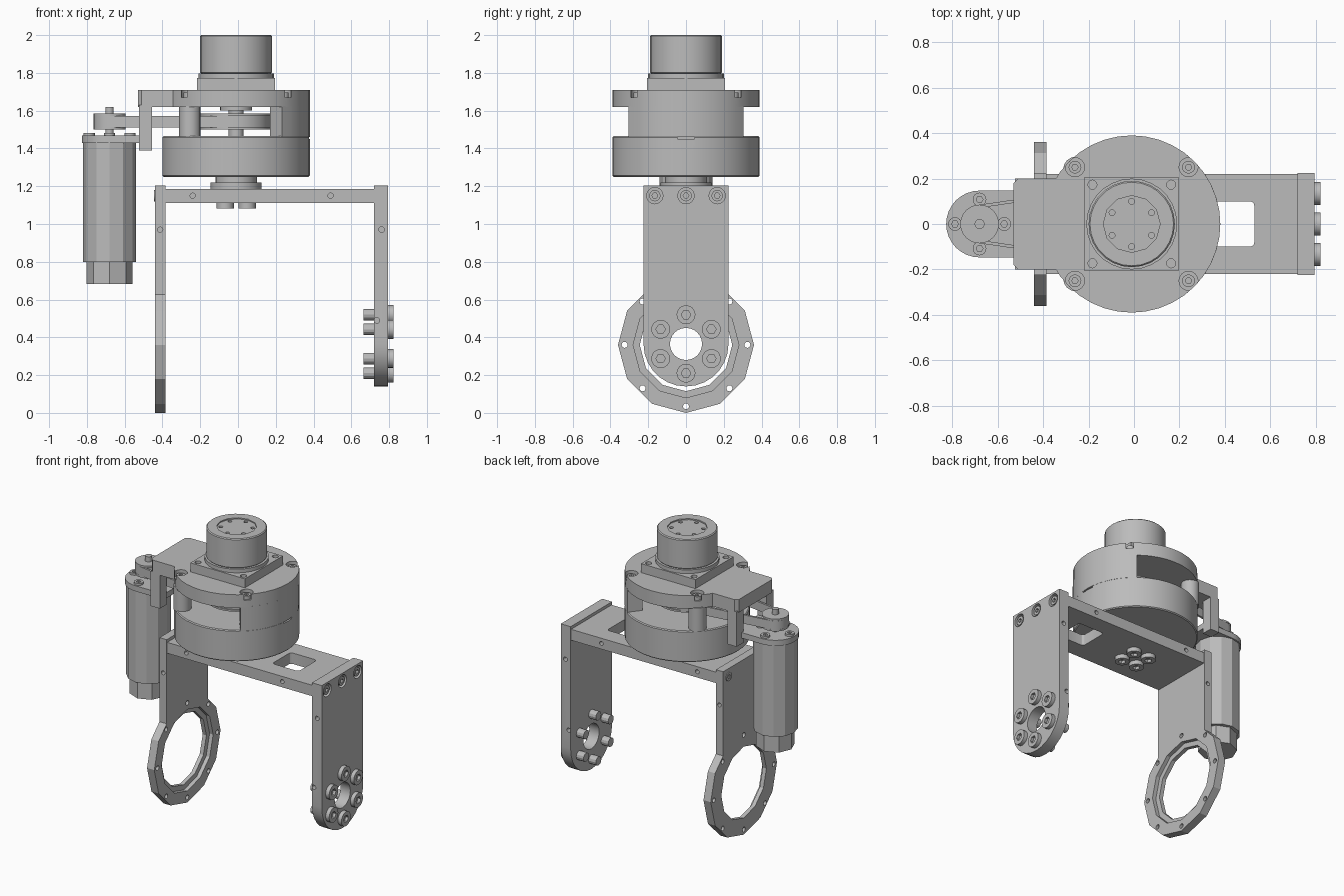
import bpy, bmesh
from math import pi, sin, cos, acos, radians

if "Cube" in bpy.data.objects:
    bpy.data.objects.remove(bpy.data.objects["Cube"])

GREY = bpy.data.materials.new("machined_grey")
GREY.use_nodes = True
GREY.diffuse_color = (0.5, 0.5, 0.5, 1)
GREY.node_tree.nodes["Principled BSDF"].inputs["Base Color"].default_value = (0.5, 0.5, 0.5, 1)
CX = -0.01      # axis of the gearbox
MX = -0.68      # axis of the motor
parts = []


def place(u, v, w, axis):
    return {"x": (w, u, v), "y": (u, w, v), "z": (u, v, w)}[axis]


def arc(u, v, r, start, end, n):
    return [(u + r * cos(start + (end - start) * i / n),
             v + r * sin(start + (end - start) * i / n)) for i in range(n + 1)]


def circle(u, v, r, n, turn=0.0):
    return arc(u, v, r, turn, turn + 2 * pi, n)[:-1]


def prism(name, outline, a, b, axis="z", inner=None):
    """Extrude an outline along an axis, with an optional matching inner loop."""
    bm = bmesh.new()
    loops = [[bm.verts.new(place(u, v, w, axis)) for u, v in o]
             for o in ([outline, inner] if inner else [outline]) for w in (a, b)]
    n = len(outline)
    if inner:
        pairs = [(0, 1), (1, 3), (3, 2), (2, 0)]
    else:
        pairs = [(0, 1)]
        bm.faces.new(loops[0])
        bm.faces.new(loops[1])
    for p, q in pairs:
        for i in range(n):
            j = (i + 1) % n
            bm.faces.new((loops[p][i], loops[p][j], loops[q][j], loops[q][i]))
    bmesh.ops.recalc_face_normals(bm, faces=bm.faces)
    mesh = bpy.data.meshes.new(name)
    bm.to_mesh(mesh)
    bm.free()
    mesh.materials.append(GREY)
    obj = bpy.data.objects.new(name, mesh)
    bpy.context.collection.objects.link(obj)
    parts.append(obj)
    return obj


def cyl(name, u, v, r, a, b, axis="z", n=32, turn=0.0):
    return prism(name, circle(u, v, r, n, turn), a, b, axis)


def box(name, x0, x1, y0, y1, z0, z1):
    return prism(name, [(x0, y0), (x1, y0), (x1, y1), (x0, y1)], z0, z1)


def combine(target, tools, operation="DIFFERENCE"):
    for tool in tools:
        mod = target.modifiers.new("combine", "BOOLEAN")
        mod.operation, mod.object, mod.solver = operation, tool, "EXACT"
        bpy.context.view_layer.objects.active = target
        bpy.ops.object.modifier_apply(modifier=mod.name)
        parts.remove(tool)
        bpy.data.objects.remove(tool)


def bolt(name, u, v, r, a, b, axis="z"):
    """Round head with a hexagonal socket at the b end."""
    head = cyl(name, u, v, r, a, b, axis, 16)
    depth = (b - a) * 0.6
    combine(head, [cyl("socket", u, v, r * 0.5, b - depth, b + (b - a), axis, 6)])


def holes(spots, r, a, b, axis="z", n=12):
    return [cyl("hole", u, v, r, a, b, axis, n) for u, v in spots]


def corners(cx, d):
    return [(cx + sx * d, sy * d) for sx in (-1, 1) for sy in (-1, 1)]


# Bracket crossbar with its window and edge holes
crossbar = box("bracket_crossbar", -0.385, 0.72, -0.22, 0.22, 1.11, 1.185)
window = [p for cx, cy, k in ((0.51, 0.08, 0), (0.35, 0.08, 1), (0.35, -0.08, 2), (0.51, -0.08, 3))
          for p in arc(cx, cy, 0.02, k * pi / 2, (k + 1) * pi / 2, 3)]
combine(crossbar, [prism("window", window, 1.0, 1.3)])
for side in (-1, 1):
    combine(crossbar, holes([(-0.24, 1.15), (0.49, 1.15)], 0.014, side * 0.18, side * 0.25, "y"))

# Left leg ending in a bearing ring
RZ = 0.36
left_leg = box("ring_leg", -0.44, -0.385, -0.225, 0.225, RZ, 1.205)
combine(left_leg, [cyl("ring", 0, RZ, 0.36, -0.44, -0.385, "x", 12, pi / 2)], "UNION")
combine(left_leg, [cyl("bore", 0, RZ, 0.245, -0.5, -0.3, "x", 12, pi / 2),
                   cyl("counterbore", 0, RZ, 0.28, -0.412, -0.3, "x", 12, pi / 2)])
combine(left_leg, holes(circle(0, RZ, 0.325, 8, pi / 2), 0.016, -0.5, -0.3, "x"))

# Right leg with rounded foot and centre hole
right_leg = prism("bolted_leg", [(0.225, 1.205), (-0.225, 1.205)]
                  + arc(0, 0.365, 0.225, pi, 2 * pi, 14), 0.72, 0.795, "x")
combine(right_leg, [cyl("bore", 0, 0.365, 0.085, 0.6, 0.9, "x", 24)])
combine(right_leg, holes([(y, 1.15) for y in (-0.165, 0, 0.165)], 0.043, 0.765, 0.9, "x", 20))
for side in (-1, 1):
    combine(right_leg, holes([(0.735, 0.49), (0.76, 0.97)], 0.015, side * 0.19, side * 0.25, "y"))
    combine(left_leg, holes([(-0.412, 0.97)], 0.014, side * 0.19, side * 0.25, "y"))
for y in (-0.165, 0, 0.165):
    bolt("top_bolt", y, 1.15, 0.03, 0.764, 0.79, "x")
    if y:
        bolt("ring_leg_bolt", y, 1.15, 0.03, -0.42, -0.445, "x")
for y, z in circle(0, 0.365, 0.155, 6, pi / 2):
    bolt("foot_bolt", y, z, 0.05, 0.79, 0.822, "x")
    cyl("foot_bolt_shank", y, z, 0.03, 0.665, 0.73, "x", 12)

# Output hub and the screws under the crossbar
cyl("output_flange", CX, 0, 0.135, 1.185, 1.22, n=24)
cyl("output_neck", CX, 0, 0.11, 1.22, 1.26, n=24)
for x, y in corners(CX, 0.058):
    bolt("hub_screw", x, y, 0.046, 1.112, 1.082)

# Gearbox lower drum
drum = cyl("lower_drum", CX, 0, 0.39, 1.25, 1.465, n=40)
bevel = drum.modifiers.new("edge", "BEVEL")
bevel.width, bevel.segments, bevel.limit_method = 0.006, 1, "ANGLE"
bpy.context.view_layer.objects.active = drum
bpy.ops.object.modifier_apply(modifier=bevel.name)
combine(drum, [box("notch", 0.33, 0.5, -0.045, 0.045, 1.45, 1.5)])

# Upper housing: disc, arm over the belt, wall and posts
housing = cyl("upper_housing", CX, 0, 0.39, 1.62, 1.71, n=40)
arm = [(-0.51, -0.2), (-0.34, -0.2), (-0.24, -0.28), (-0.1, -0.2), (-0.1, 0.2),
       (-0.24, 0.28), (-0.34, 0.2), (-0.51, 0.2), (-0.53, 0.18), (-0.53, -0.18)]
combine(housing, [prism("arm", arm, 1.62, 1.71)], "UNION")
combine(housing, holes(corners(CX, 0.25), 0.042, 1.67, 1.8, n=16))
for x, y in corners(CX, 0.25):
    bolt("housing_bolt", x, y, 0.028, 1.665, 1.695)
span = radians(51.5)
prism("housing_wall", arc(CX, 0, 0.39, -span, span, 12) + arc(CX, 0, 0.29, span, -span, 12), 1.46, 1.625)
for side in (-1, 1):
    cyl("housing_post", -0.255, side * 0.24, 0.057, 1.46, 1.625, n=16)
    y0, y1 = sorted((side * 0.125, side * 0.2))
    box("arm_leg", -0.525, -0.455, y0, y1, 1.39, 1.63)

# Belt drive
cyl("drive_pulley", CX, 0, 0.165, 1.5, 1.585, n=32)
for z in (1.5, 1.573):
    cyl("drive_pulley_rim", CX, 0, 0.19, z, z + 0.012, n=32)
    cyl("motor_pulley_rim", MX, 0, 0.085, z, z + 0.012, n=24)
cyl("drive_shaft", CX, 0, 0.04, 1.46, 1.63, n=16)
cyl("drive_hub", CX, 0, 0.085, 1.6, 1.625, n=24)
cyl("motor_pulley", MX, 0, 0.07, 1.5, 1.58, n=24)


def belt_loop(grow):
    a = acos((0.175 - 0.078) / (MX - CX))
    return (arc(CX, 0, 0.175 + grow, -a, a, 20)
            + arc(MX, 0, 0.078 + grow, a, 2 * pi - a, 12))


prism("belt", belt_loop(0.006), 1.512, 1.572, "z", belt_loop(-0.008))

# Motor
cyl("motor_body", MX, 0, 0.14, 0.8, 1.435, n=12)
cyl("motor_end_cap", MX, 0, 0.122, 0.683, 0.8, n=8)
flange = arc(MX, 0, 0.147, pi / 2, 3 * pi / 2, 16) + [(-0.46, -0.147), (-0.46, 0.147)]
prism("motor_flange", flange, 1.43, 1.468)
cyl("motor_shaft", MX, 0, 0.022, 1.46, 1.62, n=16)
for x, y in circle(MX, 0, 0.108, 4):
    bolt("motor_screw", x, y, 0.03, 1.465, 1.482)

# Top encoder: square base, collar and cap
base = box("square_base", CX - 0.207, CX + 0.207, -0.207, 0.207, 1.71, 1.772)
combine(base, holes(corners(CX, 0.173), 0.02, 1.75, 1.8))
cyl("collar", CX, 0, 0.2, 1.772, 1.797, n=28)
cap = cyl("top_cap", CX, 0, 0.19, 1.797, 2.0, n=28)
bevel = cap.modifiers.new("edge", "BEVEL")
bevel.width, bevel.segments, bevel.limit_method = 0.006, 1, "ANGLE"
bpy.context.view_layer.objects.active = cap
bpy.ops.object.modifier_apply(modifier=bevel.name)
combine(cap, [cyl("recess", CX, 0, 0.125, 1.992, 2.1, n=12)])
combine(cap, holes(circle(CX, 0, 0.1, 6, pi / 2), 0.013, 1.96, 2.1))

# Smooth the round parts and keep crisp edges
bpy.ops.object.select_all(action="DESELECT")
for obj in parts:
    obj.select_set(True)
bpy.context.view_layer.objects.active = parts[0]
bpy.ops.object.shade_smooth_by_angle(angle=radians(25))
